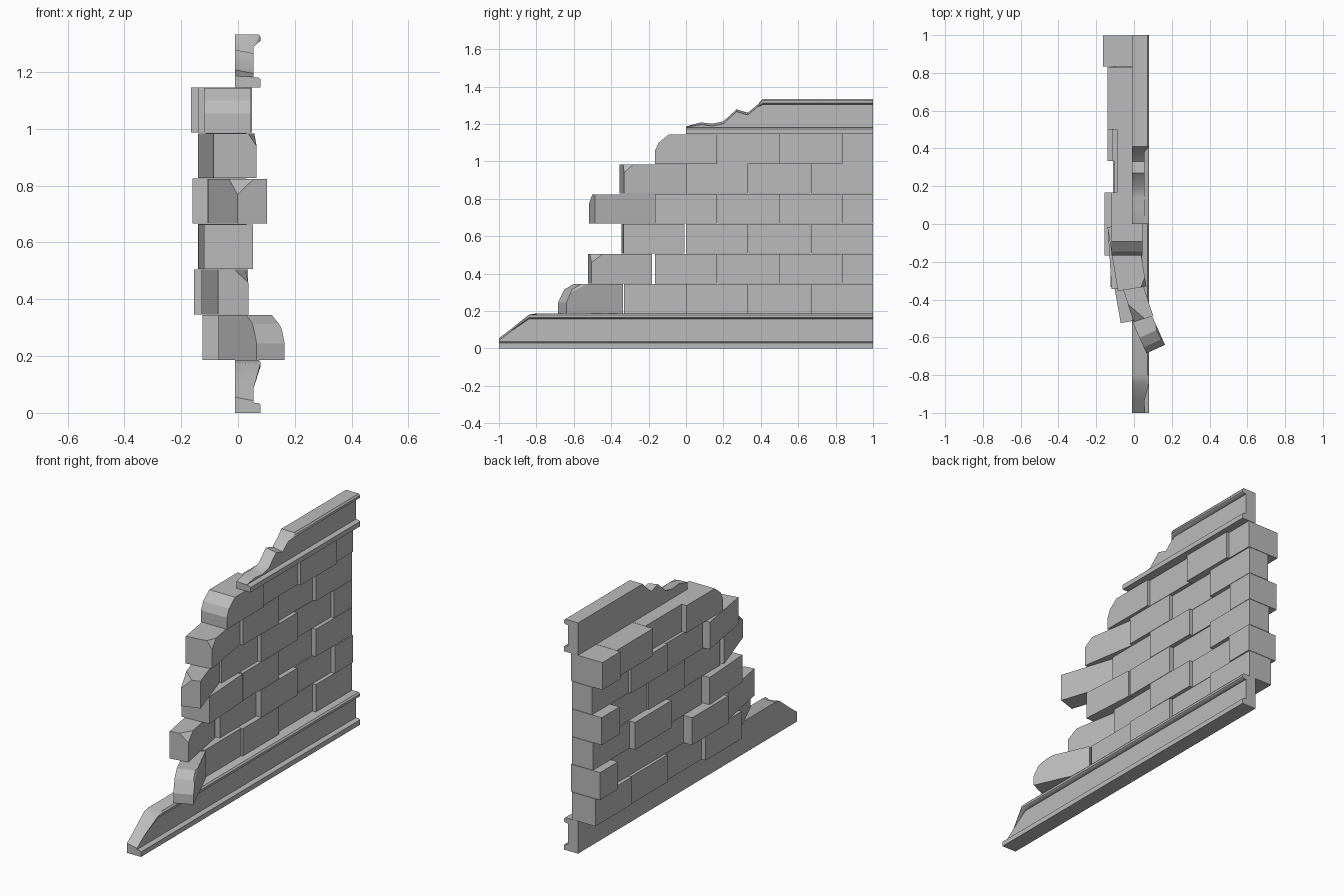
import bpy, bmesh, math
from mathutils import Matrix, Vector

old = bpy.data.objects.get("Cube")
if old:
    bpy.data.objects.remove(old, do_unlink=True)

stone = bpy.data.materials.new("grey_stone")
stone.use_nodes = True
grey = (0.5, 0.5, 0.5, 1)
stone.diffuse_color = grey
stone.node_tree.nodes["Principled BSDF"].inputs["Base Color"].default_value = grey

ROW = 0.16        # height of one brick course
BASE = 0.187      # top of the lower moulding
BRICK = 1 / 3     # brick length


def finish(name, bm, smooth=False):
    bmesh.ops.remove_doubles(bm, verts=bm.verts, dist=0.0005)
    bmesh.ops.recalc_face_normals(bm, faces=bm.faces)
    mesh = bpy.data.meshes.new(name)
    bm.to_mesh(mesh)
    bm.free()
    mesh.materials.append(stone)
    obj = bpy.data.objects.new(name, mesh)
    bpy.context.collection.objects.link(obj)
    if smooth:
        bpy.ops.object.select_all(action='DESELECT')
        obj.select_set(True)
        bpy.context.view_layer.objects.active = obj
        bpy.ops.object.shade_smooth_by_angle(angle=math.radians(40))
    return obj


def block(width, length, height):
    """Box standing on z = 0 that runs from y = 0 to y = length."""
    bm = bmesh.new()
    bmesh.ops.create_cube(bm, size=1)
    bmesh.ops.scale(bm, vec=(width, length, height), verts=bm.verts)
    bmesh.ops.translate(bm, vec=(0, length / 2, height / 2), verts=bm.verts)
    return bm


def laid_brick(name, row, y0, y1, back, front):
    bm = block(front - back, y1 - y0 - 0.002, ROW - 0.002)
    bmesh.ops.translate(bm, verts=bm.verts,
                        vec=((front + back) / 2, y0 + 0.001, BASE + row * ROW))
    finish(name, bm)


def broken_brick(name, row, tip, root, width, cuts):
    """Loose brick from its free tip to its root, chipped at the top of the tip."""
    span = Vector(root) - Vector(tip)
    h = ROW - 0.003
    bm = block(width, span.length, h)
    for side, a, b, c in cuts:
        normal = Vector((side / a if a else 0, -1 / b, 1 / c))
        bmesh.ops.bisect_plane(bm, geom=bm.verts[:] + bm.edges[:] + bm.faces[:],
                               plane_co=(side * width / 2, 0, h - c),
                               plane_no=normal.normalized(), clear_outer=True)
        bmesh.ops.holes_fill(bm, edges=bm.edges[:], sides=0)
    turn = Matrix.Rotation(math.atan2(-span.x, span.y), 4, 'Z')
    place = Matrix.Translation((tip[0], tip[1], BASE + row * ROW))
    bmesh.ops.transform(bm, matrix=place @ turn, verts=bm.verts)
    finish(name, bm)


# Moulding cross-section: plinth, recessed band and rounded bead
PROFILE = [(-0.01, 0), (0.08, 0), (0.08, 0.028), (0.073, 0.034), (0.055, 0.036),
           (0.055, 0.157), (0.072, 0.158), (0.08, 0.165), (0.08, 0.178),
           (0.072, 0.187), (-0.01, 0.187)]


def moulding(name, z, outline):
    """Sweep the profile along y, worn down to the outline height."""
    bm = bmesh.new()
    rings = []
    for y, top in outline:
        ring = []
        for x, pz in PROFILE:
            if pz > top:
                x = min(x, 0.055)
                pz = top if x < 0 else max(top - 0.012, 0.037)
            ring.append(bm.verts.new((x, y, z + pz)))
        rings.append(ring)
    n = len(PROFILE)
    for r0, r1 in zip(rings, rings[1:]):
        for i in range(n):
            j = (i + 1) % n
            bm.faces.new((r0[i], r0[j], r1[j], r1[i]))
    bm.faces.new(rings[0])
    bm.faces.new(rings[-1])
    finish(name, bm, smooth=True)


moulding("lower_moulding", 0, [(-1, 0.055), (-0.94, 0.1), (-0.84, 0.18),
                               (-0.8, 0.19), (1, 0.19)])
moulding("upper_moulding", 1.146, [(0, 0.04), (0.08, 0.062), (0.14, 0.055),
                                   (0.2, 0.068), (0.27, 0.132), (0.33, 0.114),
                                   (0.38, 0.155), (0.41, 0.19), (1, 0.19)])

# Courses: first joint, then (back, front) of each brick along the wall
COURSES = [
    (-BRICK, [(-0.125, 0.02), (-0.1, 0.03), (-0.115, 0.01), (-0.12, 0.03)]),
    (-BRICK / 2, [(-0.155, 0.0), (-0.1, 0.03), (-0.1, 0.01), (-0.15, 0.035)]),
    (0, [(-0.1, 0.03), (-0.14, 0.005), (-0.105, 0.03)]),
    (-BRICK / 2, [(-0.1, 0.01), (-0.11, 0.03), (-0.1, 0.01), (-0.16, 0.03)]),
    (0, [(-0.105, 0.03), (-0.115, 0.01), (-0.1, 0.03)]),
    (BRICK / 2, [(-0.09, 0.03), (-0.14, 0.05), (-0.165, 0.035)]),
]
for row, (start, bricks) in enumerate(COURSES):
    for k, (back, front) in enumerate(bricks):
        y0 = start + k * BRICK
        laid_brick(f"brick_row{row + 1}_{k + 1}", row, y0,
                   min(y0 + BRICK, 1), back, front)

# Loose end bricks; each cut is (side, amount across, along, down)
broken_brick("end_brick_1", 0, (0.115, -0.662), (-0.02, -0.36), 0.108,
             [(1, 0, 0.05, 0.1), (1, 0, 0.09, 0.05), (1, 0.035, 0.12, 0.06)])
broken_brick("end_brick_2", 1, (-0.017, -0.515), (-0.075, -0.19), 0.108,
             [(1, 0.05, 0.06, 0.045)])
broken_brick("end_brick_3", 2, (-0.033, -0.34), (-0.053, -0.012), 0.172, [])
broken_brick("end_brick_4", 3, (0.05, -0.503), (-0.055, -0.18), 0.108,
             [(-1, 0.06, 0.1, 0.055)])
broken_brick("end_brick_5", 4, (-0.01, -0.343), (-0.065, -0.005), 0.153,
             [(1, 0.03, 0.05, 0.045)])
broken_brick("end_brick_6", 5, (-0.037, -0.167), (-0.037, BRICK / 2), 0.165,
             [(1, 0, 0.04, 0.09), (1, 0, 0.075, 0.061)])
